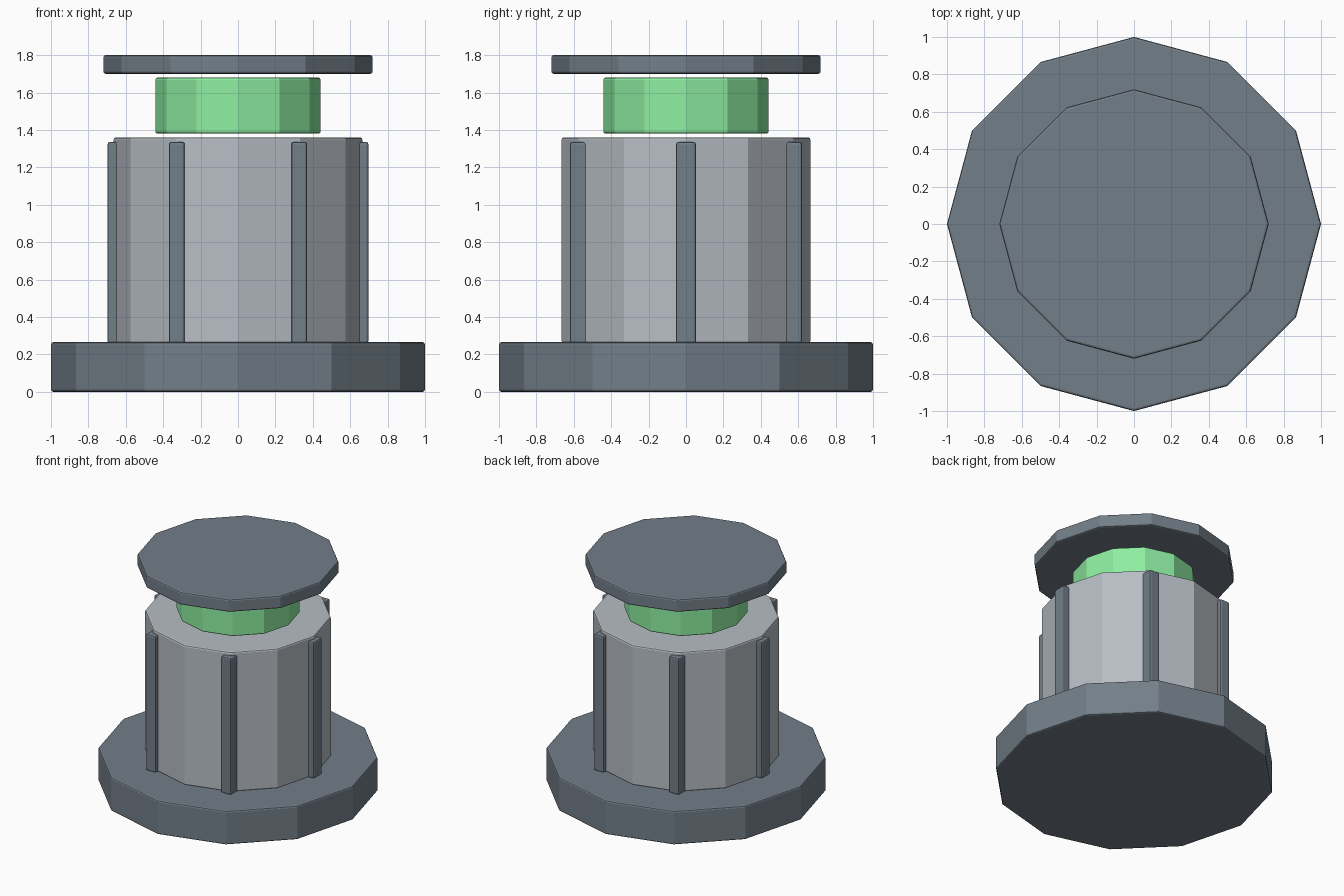
import bpy, math

if "Cube" in bpy.data.objects:
    bpy.data.objects.remove(bpy.data.objects["Cube"])


def material(name, rgb):
    m = bpy.data.materials.new(name)
    m.diffuse_color = (*rgb, 1)
    m.use_nodes = True
    m.node_tree.nodes["Principled BSDF"].inputs["Base Color"].default_value = m.diffuse_color
    return m


slate = material("slate", (0.17, 0.21, 0.25))
pale = material("pale_grey", (0.47, 0.51, 0.55))
green = material("green", (0.27, 0.85, 0.36))


def finish(obj, name, mat, bevel=0.012):
    obj.name = name
    obj.data.materials.append(mat)
    mod = obj.modifiers.new("edge_bevel", "BEVEL")
    mod.width = bevel
    mod.segments = 2
    mod.limit_method = "ANGLE"
    mod.angle_limit = math.radians(40)  # leaves the 30 degree facet edges sharp


def disc(name, radius, z0, z1, mat):
    bpy.ops.mesh.primitive_cylinder_add(vertices=12, radius=radius, depth=z1 - z0,
                                        location=(0, 0, (z0 + z1) / 2))
    finish(bpy.context.object, name, mat)


# Stacked twelve-sided sections
disc("base", 1.0, 0.0, 0.265, slate)
disc("body", 0.665, 0.26, 1.36, pale)
disc("glow_collar", 0.442, 1.38, 1.68, green)
disc("cap", 0.72, 1.70, 1.80, slate)

# Six upright ribs around the body, all axis-aligned
z0, z1 = 0.26, 1.335
for i in range(6):
    a = math.radians(60 * i)
    bpy.ops.mesh.primitive_cube_add(size=1, location=(0.655 * math.cos(a), 0.655 * math.sin(a), (z0 + z1) / 2))
    rib = bpy.context.object
    rib.scale = (0.085, 0.106, z1 - z0)
    bpy.ops.object.transform_apply(location=False, rotation=False, scale=True)
    finish(rib, f"rib_{i + 1}", slate)
